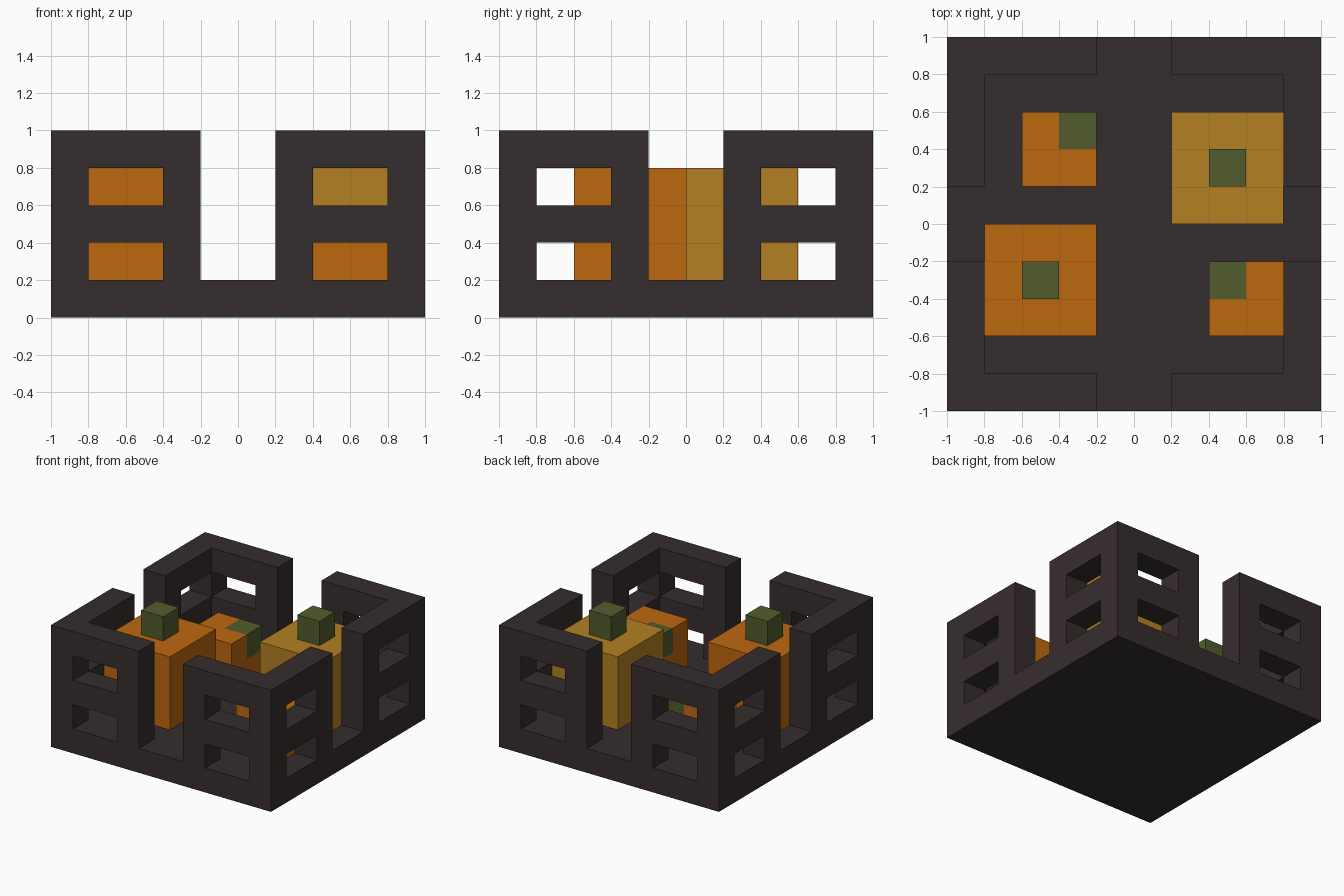
import bpy, bmesh
from mathutils import Vector

if "Cube" in bpy.data.objects:
    bpy.data.objects.remove(bpy.data.objects["Cube"])

U = 0.2  # block size; the model is a 10 x 10 x 5 block grid


def material(name, rgb):
    m = bpy.data.materials.new(name)
    m.diffuse_color = (*rgb, 1)
    m.use_nodes = True
    m.node_tree.nodes["Principled BSDF"].inputs["Base Color"].default_value = m.diffuse_color
    return m


DARK = material("dark_brown", (0.037, 0.026, 0.027))
ORANGE = material("orange", (0.51, 0.138, 0.005))
YELLOW = material("ochre", (0.445, 0.216, 0.016))
GREEN = material("moss_green", (0.084, 0.107, 0.027))

AXES = [Vector(a) for a in ((1, 0, 0), (0, 1, 0), (0, 0, 1))]


def blocks(name, mat, cells):
    """Closed skin around a set of grid cells."""
    cells = set(cells)
    bm = bmesh.new()
    for c in cells:
        centre = Vector((c[0] - 4.5, c[1] - 4.5, c[2] + 0.5))
        for i in range(3):
            for s in (1, -1):
                n = AXES[i] * s
                if tuple(int(a + b) for a, b in zip(c, n)) in cells:
                    continue
                u, v = AXES[(i + 1) % 3], AXES[(i + 2) % 3] * s
                corners = [(-1, -1), (1, -1), (1, 1), (-1, 1)]
                bm.faces.new([bm.verts.new((centre + (n + a * u + b * v) / 2) * U)
                              for a, b in corners])
    bmesh.ops.remove_doubles(bm, verts=bm.verts, dist=0.001)
    me = bpy.data.meshes.new(name)
    bm.to_mesh(me)
    bm.free()
    me.materials.append(mat)
    ob = bpy.data.objects.new(name, me)
    bpy.context.collection.objects.link(ob)


def box(x0, x1, y0, y1, z0, z1):
    return {(x, y, z) for x in range(x0, x1) for y in range(y0, y1) for z in range(z0, z1)}


def is_shell(x, y, z):
    """Floor plus perimeter wall with four gaps and two rows of windows."""
    if z == 0:
        return True
    along = [b for a, b in ((x, y), (y, x)) if a in (0, 9)]
    if not along:
        return False
    if any(b in (4, 5) for b in along):
        return False
    return not (z in (1, 3) and any(b in (1, 2, 7, 8) for b in along))


# Floor and corner walls
blocks("floor_and_walls", DARK, [c for c in box(0, 10, 0, 10, 0, 5) if is_shell(*c)])

# Tall blocks, each with a small cube on top
blocks("tall_orange_block", ORANGE, box(1, 4, 2, 5, 1, 4))
blocks("tall_ochre_block", YELLOW, box(6, 9, 5, 8, 1, 4))
blocks("front_top_cube", GREEN, box(2, 3, 3, 4, 4, 5))
blocks("back_top_cube", GREEN, box(7, 8, 6, 7, 4, 5))

# Low blocks, each with a cube set into one upper corner
back_notch = box(3, 4, 7, 8, 2, 3)
front_notch = box(7, 8, 3, 4, 2, 3)
blocks("low_back_block", ORANGE, box(2, 4, 6, 8, 1, 3) - back_notch)
blocks("low_front_block", ORANGE, box(7, 9, 2, 4, 1, 3) - front_notch)
blocks("back_inset_cube", GREEN, back_notch)
blocks("front_inset_cube", GREEN, front_notch)
